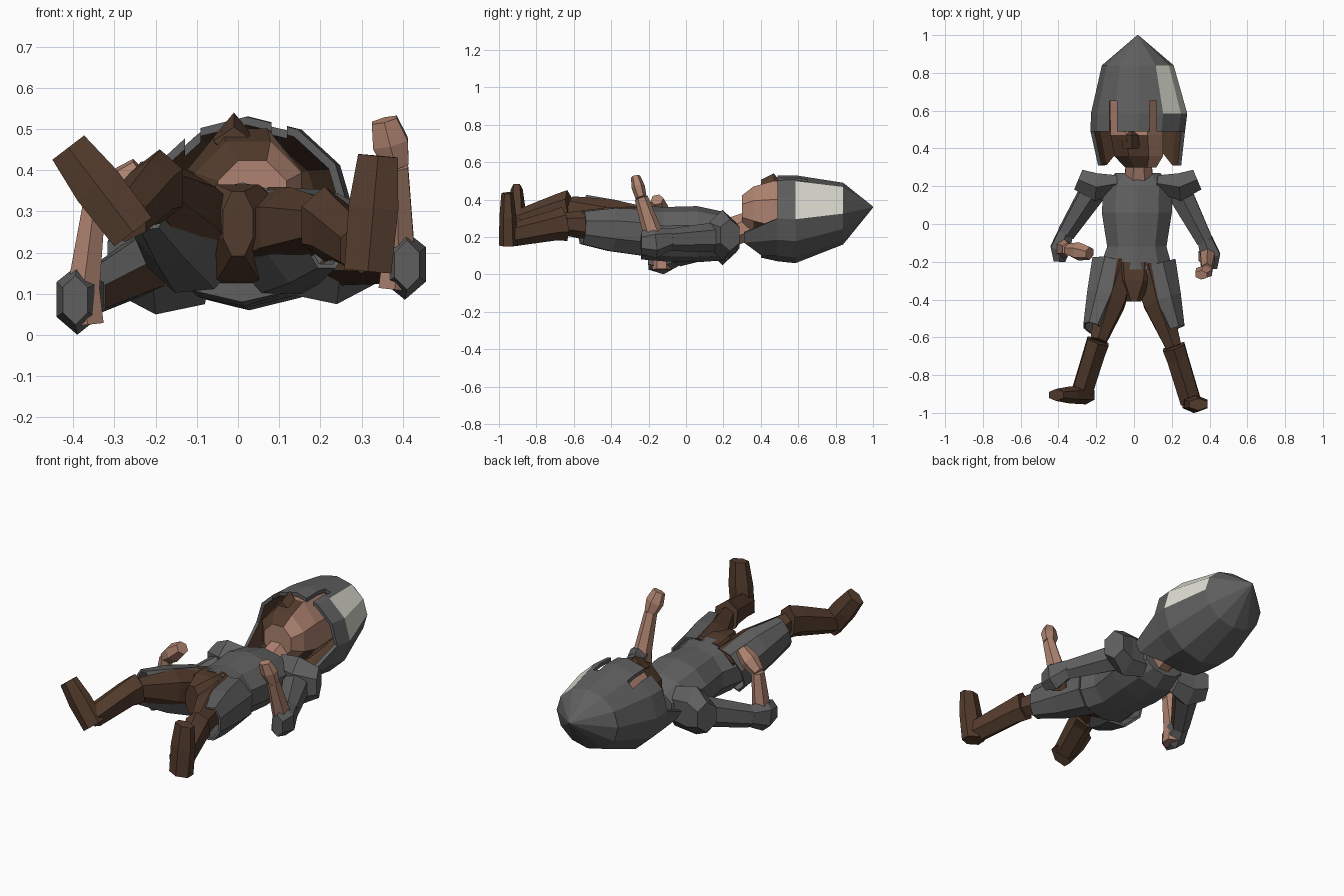
import bpy, bmesh, math
from mathutils import Vector

if "Cube" in bpy.data.objects:
    bpy.data.objects.remove(bpy.data.objects["Cube"])


def material(name, rgb):
    m = bpy.data.materials.new(name)
    m.diffuse_color = (*rgb, 1)
    m.use_nodes = True
    m.node_tree.nodes["Principled BSDF"].inputs["Base Color"].default_value = m.diffuse_color
    return m


GREY = material("steel grey", (0.115, 0.115, 0.115))
BROWN = material("dark brown leather", (0.088, 0.045, 0.026))
SKIN = material("skin", (0.42, 0.225, 0.16))
PALE = material("pale panel", (0.72, 0.72, 0.64))


def tube(name, rings, mats, n=6, axis=None, phase=0.5, caps=True, drop=None, paint=None, shift=None):
    """Loft rings (x, y, z, width radius, depth radius) along their path."""
    bm = bmesh.new()
    pts = [Vector(r[:3]) for r in rings]
    loops = []
    for i, r in enumerate(rings):
        t = Vector(axis) if axis else pts[min(i + 1, len(pts) - 1)] - pts[max(i - 1, 0)]
        t.normalize()
        ref = Vector((0, 1, 0)) if abs(t.x) > 0.9 else Vector((1, 0, 0))
        u = (ref - t * ref.dot(t)).normalized()
        v = u.cross(t)
        loop = []
        for k in range(n):
            a = 2 * math.pi * (k + phase) / n
            loop.append(bm.verts.new(pts[i] + u * r[3] * math.cos(a) + v * r[4] * math.sin(a)))
        loops.append(loop)
    for a, b in zip(loops, loops[1:]):
        for k in range(n):
            j = (k + 1) % n
            bm.faces.new((a[k], a[j], b[j], b[k]))
    if caps:
        bm.faces.new(loops[0][::-1])
        bm.faces.new(loops[-1])
    bmesh.ops.recalc_face_normals(bm, faces=bm.faces)
    if drop:
        gone = [f for f in bm.faces if drop(f.calc_center_median(), f.normal)]
        bmesh.ops.delete(bm, geom=gone, context='FACES')
    if paint:
        for f in bm.faces:
            f.material_index = paint(f.calc_center_median(), f.normal)
    if shift:
        for vert in bm.verts:
            shift(vert.co)
    me = bpy.data.meshes.new(name)
    bm.to_mesh(me)
    bm.free()
    for m in mats:
        me.materials.append(m)
    ob = bpy.data.objects.new(name, me)
    bpy.context.collection.objects.link(ob)
    return ob


def thicken(ob, amount, inner=0):
    s = ob.modifiers.new("shell", 'SOLIDIFY')
    s.thickness = amount
    s.offset = -1
    s.material_offset = inner


def raise_back_rim(co):
    """The rim is higher behind the neck than at the cheeks."""
    if co.y < 0.35 and abs(co.x - 0.03) < 0.15:
        co.y = 0.40
        co.z -= 0.03


Y = (0, 1, 0)

# Helmet: open shell with cheek points, brown lining and one pale panel
helmet = tube("helmet", [
    (0.03, 0.31, 0.22, 0.22, 0.10),
    (0.02, 0.49, 0.30, 0.25, 0.23),
    (0.027, 0.585, 0.295, 0.255, 0.235),
    (0.02, 0.84, 0.325, 0.19, 0.165),
    (0.02, 1.0, 0.36, 0.003, 0.003)],
    [GREY, BROWN, PALE, BROWN], n=12, axis=Y, phase=0, caps=False,
    drop=lambda c, nr: c.y < 0.48 and c.z > 0.27,
    paint=lambda c, nr: 2 if 0.6 < c.y < 0.84 and c.x > 0.12 and c.z > 0.33 else 0,
    shift=raise_back_rim)
thicken(helmet, 0.02, 1)

# Eye slits cut up from the helmet rim
for x in (-0.11, 0.10):
    bpy.ops.mesh.primitive_cube_add(size=1, location=(x, 0.55, 0.52))
    cutter = bpy.context.object
    cutter.name = "eye_slit_cutter"
    cutter.scale = (0.038, 0.20, 0.24)
    cutter.hide_render = True
    cutter.hide_set(True)
    cutter.display_type = 'WIRE'
    b = helmet.modifiers.new("eye slit", 'BOOLEAN')
    b.operation = 'DIFFERENCE'
    b.solver = 'EXACT'
    b.object = cutter

# Head: skin on one side of the face, brown beard over the middle and other side
tube("head", [
    (0.035, 0.30, 0.34, 0.09, 0.09),
    (0.025, 0.36, 0.34, 0.14, 0.14),
    (0.015, 0.47, 0.33, 0.15, 0.185),
    (0.01, 0.66, 0.33, 0.15, 0.17)],
    [SKIN, BROWN], n=8, axis=Y,
    paint=lambda c, nr: 1 if c.y < 0.5 and (c.x < 0.03 and c.z > 0.30 and nr.y > -0.9 or c.z < 0.26)
    or (c.z > 0.4 and abs(c.x) < 0.06 and c.y < 0.5) else 0)
tube("nose", [(-0.01, 0.40, 0.47, 0.05, 0.035), (-0.01, 0.47, 0.48, 0.05, 0.06),
              (-0.01, 0.50, 0.47, 0.03, 0.03)], [BROWN], n=4, axis=Y, phase=0)
tube("neck", [(0.025, 0.2, 0.21, 0.085, 0.085), (0.025, 0.36, 0.27, 0.07, 0.08)], [SKIN], n=8)

# Tunic body
tube("torso", [
    (0.02, 0.27, 0.20, 0.125, 0.075),
    (0.02, 0.20, 0.205, 0.19, 0.13),
    (0.015, 0.06, 0.215, 0.195, 0.15),
    (0.015, -0.12, 0.215, 0.165, 0.145),
    (0.01, -0.24, 0.225, 0.205, 0.145)], [GREY], n=10, axis=Y)

# Trouser seat showing between the coat tails
tube("trouser_seat", [(0, -0.2, 0.24, 0.15, 0.13), (0, -0.30, 0.25, 0.13, 0.125),
                      (0, -0.41, 0.27, 0.04, 0.085)], [BROWN], n=8, axis=Y)

# Legs: side, knee, ankle, heel, toe
LEGS = [
    ("left", -1, (-0.19, -0.62, 0.36), (-0.275, -0.89, 0.285), (-0.255, -0.905, 0.25), (-0.412, -0.905, 0.455)),
    ("right", 1, (0.21, -0.65, 0.27), (0.30, -0.94, 0.21), (0.315, -0.95, 0.155), (0.34, -0.955, 0.435)),
]
for side, s, knee, ankle, heel, toe in LEGS:
    kx, ky, kz = knee
    tube(side + "_thigh", [(s * 0.075, -0.22, 0.24, 0.10, 0.12),
                           (s * 0.125, -0.42, 0.5 * (kz + 0.25), 0.085, 0.10),
                           (kx, ky, kz, 0.048, 0.06)], [BROWN])
    tube(side + "_boot", [(kx, ky, kz, 0.068, 0.092),
                          (kx + s * 0.02, ky - 0.06, kz - 0.01, 0.064, 0.08),
                          (*ankle, 0.062, 0.062)], [BROWN])
    mid = [0.45 * h + 0.55 * t for h, t in zip(heel, toe)]
    tube(side + "_foot", [(*heel, 0.066, 0.05), (*mid, 0.07, 0.045), (*toe, 0.056, 0.032)],
         [BROWN], n=6)
    # Coat tail wrapped round the outside of the thigh
    tail = tube(side + "_coat_tail", [(s * 0.105, -0.225, 0.225, 0.13, 0.135),
                                      (s * 0.16, -0.40, 0.5 * (kz + 0.21), 0.10, 0.125),
                                      (s * 0.215, -0.555, kz - 0.02, 0.06, 0.095)],
                [GREY], n=8, caps=False,
                drop=lambda c, nr, s=s: nr.x * s < -0.72)
    thicken(tail, 0.012)

# Arms: shoulder height, elbow, wrist, hand tip, hand depth
ARMS = [
    ("left", -1, 0.185, (-0.39, -0.13, 0.085), (-0.35, -0.135, 0.31), (-0.235, -0.155, 0.40), 0.05),
    ("right", 1, 0.21, (0.405, -0.17, 0.17), (0.385, -0.24, 0.41), (0.355, -0.27, 0.522), 0.036),
]
for side, s, sz, elbow, wrist, tip, deep in ARMS:
    ex, ey, ez = elbow
    tube(side + "_shoulder_plate", [(0.02 + s * 0.10, 0.215, sz, 0.05, 0.11),
                                    (0.02 + s * 0.22, 0.195, sz, 0.085, 0.135),
                                    (0.02 + s * 0.315, 0.235, sz, 0.065, 0.085)], [GREY], n=6)
    # Sleeve, brown on the side towards the body
    tube(side + "_upper_arm", [(0.01 + s * 0.23, 0.17, sz - 0.01, 0.075, 0.08),
                               (ex - s * 0.03, ey + 0.08, ez + 0.015, 0.05, 0.06)], [GREY, BROWN],
         paint=lambda c, nr, s=s: 1 if -nr.x * s - nr.y > 0.5 and nr.z < 0.2 else 0)
    tube(side + "_elbow_cuff", [(ex - s * 0.03, ey + 0.09, ez + 0.02, 0.045, 0.055),
                                (ex, ey, ez, 0.06, 0.085),
                                (ex + s * 0.005, ey - 0.07, ez, 0.035, 0.06)], [GREY])
    tube(side + "_forearm", [(ex - s * 0.025, ey, ez - 0.06, 0.045, 0.05),
                             (ex - s * 0.015, ey, ez + 0.03, 0.045, 0.055),
                             (*wrist, 0.032, 0.036)], [SKIN])
    mid = [0.5 * (w + t) for w, t in zip(wrist, tip)]
    tube(side + "_hand", [(*wrist, 0.035, 0.03), (*mid, 0.05, deep), (*tip, 0.036, deep * 0.7)], [SKIN])
